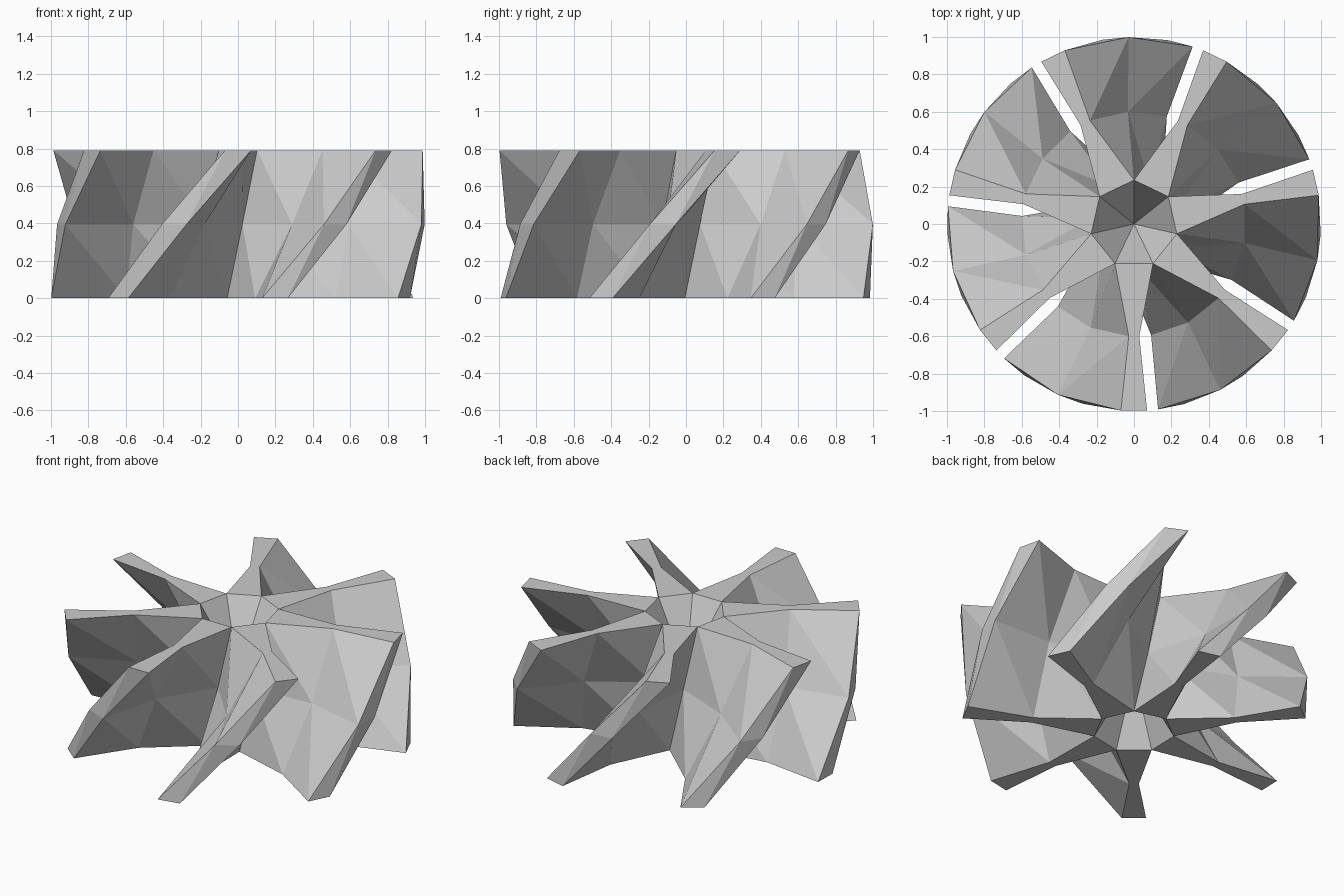
import bpy, bmesh
from math import pi, radians, sin, cos
from mathutils import Matrix, Vector

if "Cube" in bpy.data.objects:
    bpy.data.objects.remove(bpy.data.objects["Cube"])

BLADES = 7
HEIGHT = 0.79
TWIST = radians(40)
LEVELS = 2
HUB_R = 0.235

# Outline of one blade pointing along +x: hub corner, waist, tip, tip, waist
hub_corner = (HUB_R * cos(pi / BLADES), -HUB_R * sin(pi / BLADES))
blade = [hub_corner, (0.60, -0.028), (0.997, -0.07), (0.997, 0.07), (0.60, 0.028)]
N = len(blade)
COUNT = N * BLADES

bm = bmesh.new()

# Stacked outline rings, each turned a little further
rings = []
for level in range(LEVELS + 1):
    t = level / LEVELS
    ring = []
    for b in range(BLADES):
        angle = -pi / 2 + b * 2 * pi / BLADES - TWIST * (1 - t)
        rot = Matrix.Rotation(angle, 3, 'Z')
        ring += [bm.verts.new(rot @ Vector((x, y, HEIGHT * t))) for x, y in blade]
    rings.append(ring)

# Twisted side walls, split along a consistent diagonal
for low, high in zip(rings, rings[1:]):
    for i in range(COUNT):
        j = (i + 1) % COUNT
        bm.faces.new((low[i], low[j], high[i]))
        bm.faces.new((low[j], high[j], high[i]))

# Flat blade ends and the conical hollows in the hub, top and bottom
centre = bm.verts.new((0, 0, HEIGHT / 2))
for ring, top in ((rings[-1], True), (rings[0], False)):
    for b in range(BLADES):
        k = b * N
        h0, w0, t0, t1, w1 = ring[k:k + N]
        h1 = ring[(k + N) % COUNT]
        for face in ((h0, w0, w1, h1), (w0, t0, t1, w1), (centre, h0, h1)):
            bm.faces.new(face if top else face[::-1])

mesh = bpy.data.meshes.new("twisted_rotor")
bm.to_mesh(mesh)
bm.free()
rotor = bpy.data.objects.new("twisted_rotor", mesh)
bpy.context.collection.objects.link(rotor)
